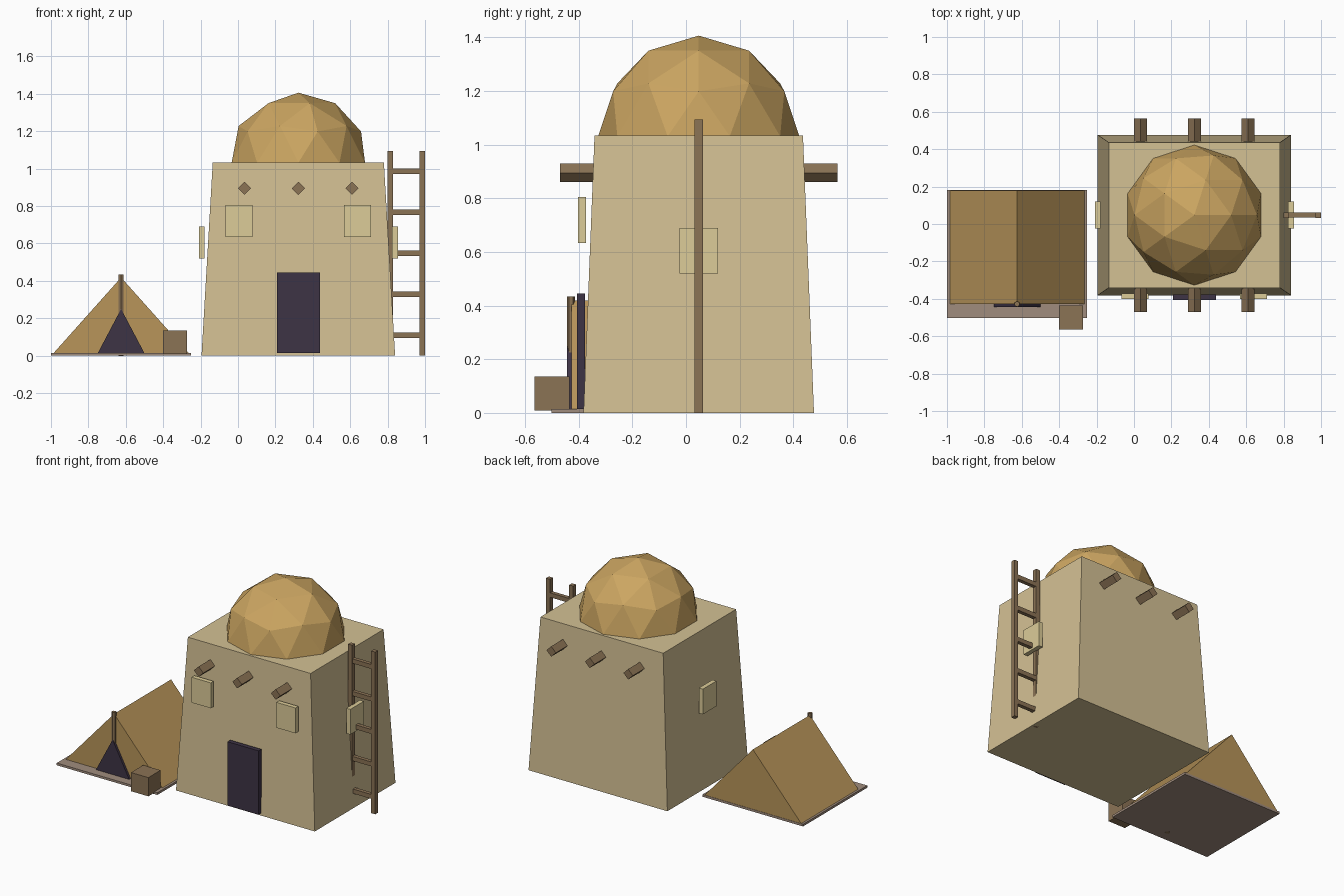
import bpy, bmesh
from math import pi
from mathutils import Matrix, Vector

if "Cube" in bpy.data.objects:
    bpy.data.objects.remove(bpy.data.objects["Cube"])


def material(name, hex_code):
    # hex colour converted to linear values
    rgb = [int(hex_code[i:i + 2], 16) / 255 for i in (0, 2, 4)]
    m = bpy.data.materials.new(name)
    m.diffuse_color = [((c + 0.055) / 1.055) ** 2.4 for c in rgb] + [1]
    m.use_nodes = True
    m.node_tree.nodes["Principled BSDF"].inputs["Base Color"].default_value = m.diffuse_color
    return m


CLAY = material("clay", "D4C194")
DOME = material("dome_clay", "CBA561")
PALE = material("pale_shutter", "DCCC98")
WOOD = material("wood", "8B7355")
DARK = material("dark_cloth", "3D3345")
CANVAS = material("canvas", "B8955A")
MAT = material("ground_cloth", "A08C7D")


def finish(name, bm, mat):
    bmesh.ops.recalc_face_normals(bm, faces=bm.faces)
    me = bpy.data.meshes.new(name)
    bm.to_mesh(me)
    bm.free()
    me.materials.append(mat)
    ob = bpy.data.objects.new(name, me)
    bpy.context.collection.objects.link(ob)
    return ob


def box(name, lo, hi, mat, top_inset=(0, 0)):
    lo, hi = Vector(lo), Vector(hi)
    bm = bmesh.new()
    bmesh.ops.create_cube(bm, size=1)
    for v in bm.verts:
        for i in (0, 1):
            inset = top_inset[i] if v.co.z > 0 else 0
            v.co[i] *= hi[i] - lo[i] - 2 * inset
        v.co.z *= hi.z - lo.z
        v.co += (lo + hi) / 2
    return finish(name, bm, mat)


def triangle_prism(name, x, half, z0, z1, y0, y1, mat):
    bm = bmesh.new()
    f = bm.faces.new([bm.verts.new(p) for p in
                      ((x - half, y0, z0), (x + half, y0, z0), (x, y0, z1))])
    r = bmesh.ops.extrude_face_region(bm, geom=[f], use_keep_orig=True)
    for g in r["geom"]:
        if isinstance(g, bmesh.types.BMVert):
            g.co.y = y1
    return finish(name, bm, mat)


def rod(name, center, radius, length, sides, mat, rot=Matrix()):
    bm = bmesh.new()
    bmesh.ops.create_cone(bm, cap_ends=True, segments=sides, radius1=radius,
                          radius2=radius, depth=length,
                          matrix=Matrix.Translation(center) @ rot)
    return finish(name, bm, mat)


CX, CY = 0.3225, 0.0475

# House body with sloping walls
box("house_walls", (-0.195, -0.382, 0), (0.84, 0.477, 1.033), CLAY, (0.06, 0.041))

# Faceted dome, upper half only
bm = bmesh.new()
bmesh.ops.create_icosphere(bm, subdivisions=2, radius=0.375)
bmesh.ops.bisect_plane(bm, geom=bm.verts[:] + bm.edges[:] + bm.faces[:],
                       plane_co=(0, 0, 0), plane_no=(0, 0, 1), clear_inner=True)
bmesh.ops.translate(bm, verts=bm.verts, vec=(CX, CY, 1.031))
finish("dome", bm, DOME)

# Roof beams running through the house
for i in (-1, 0, 1):
    rod(f"roof_beam_{i + 2}", (CX + i * 0.287, CY, 0.895), 0.035, 1.035, 4, WOOD,
        Matrix.Rotation(pi / 2, 4, "X"))

# Door and window shutters
box("door", (CX - 0.115, -0.407, 0.015), (CX + 0.115, -0.377, 0.445), DARK)
for side, s in (("left", -1), ("right", 1)):
    x = CX + s * 0.316
    box(f"front_window_{side}", (x - 0.072, -0.402, 0.634),
        (x + 0.072, -0.372, 0.805), PALE)
    x = CX + s * 0.517
    box(f"side_window_{side}", (x - 0.015, CY - 0.072, 0.52),
        (x + 0.015, CY + 0.072, 0.69), PALE)

# Ladder
for i, x in enumerate((0.798, 0.97)):
    box(f"ladder_rail_{i + 1}", (x, CY - 0.015, 0), (x + 0.03, CY + 0.015, 1.093), WOOD)
for i in range(5):
    z = 0.11 + i * 0.219
    box(f"ladder_rung_{i + 1}", (0.813, CY - 0.013, z - 0.015),
        (0.985, CY + 0.013, z + 0.015), WOOD)

# Tent with ground cloth, entrance flap and pole
TX = -0.625
box("ground_cloth", (-1, -0.502, 0), (-0.25, 0.182, 0.015), MAT)
triangle_prism("tent", TX, 0.36, 0.015, 0.418, -0.427, 0.18, CANVAS)
triangle_prism("tent_entrance", TX, 0.124, 0.015, 0.25, -0.443, -0.42, DARK)
rod("tent_pole", (TX, -0.428, 0.216), 0.015, 0.434, 6, WOOD)

# Crate beside the tent
box("crate", (-0.402, -0.565, 0.009), (-0.273, -0.435, 0.135), WOOD)
